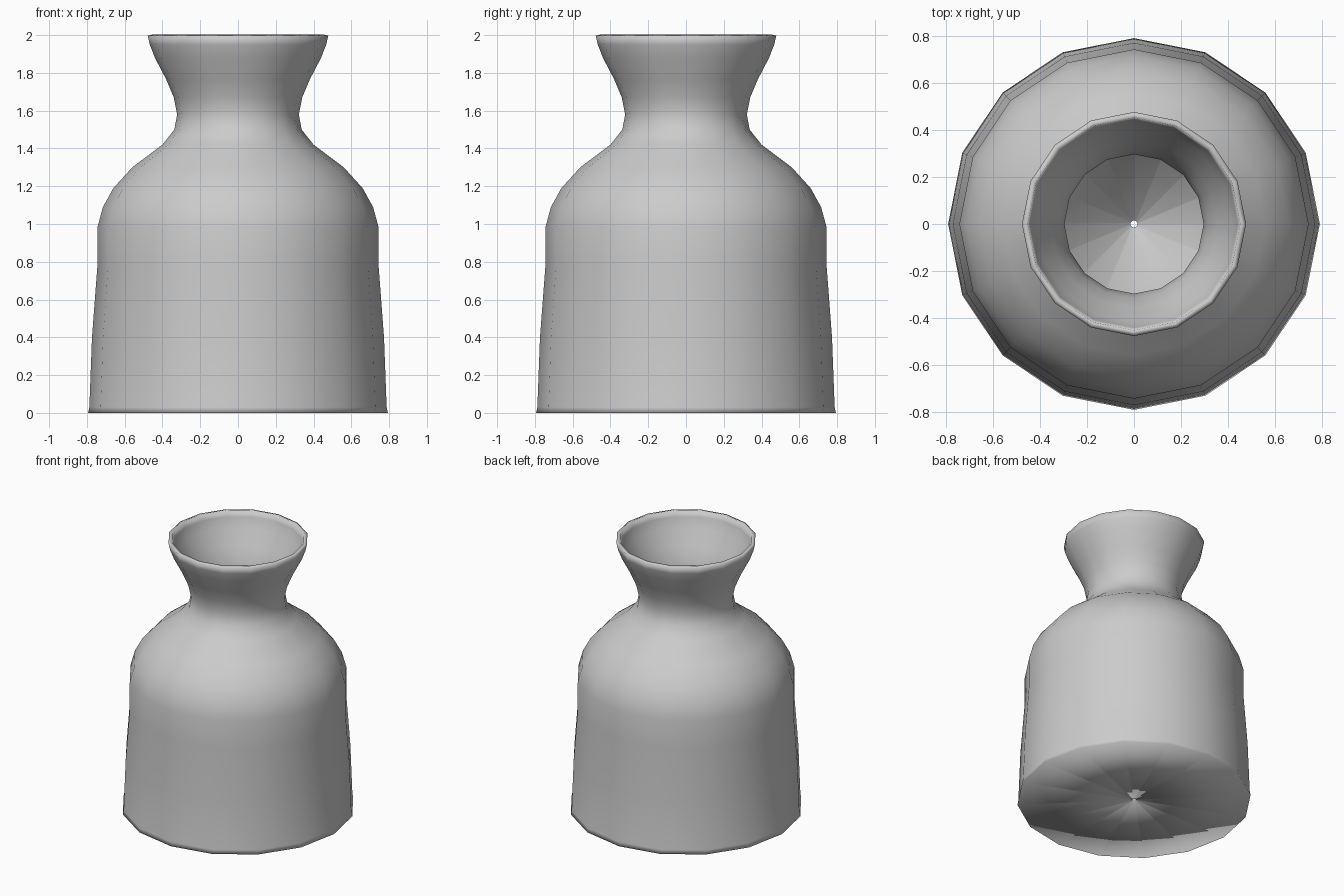
import bpy
import bmesh
from math import tau
from mathutils import Vector

SIDES = 16
WALL = 0.025

cube = bpy.data.objects.get("Cube")
if cube:
    bpy.data.objects.remove(cube, do_unlink=True)


def make_material(name, color):
    mat = bpy.data.materials.new(name)
    mat.use_nodes = True
    mat.diffuse_color = color
    mat.node_tree.nodes["Principled BSDF"].inputs["Base Color"].default_value = color
    return mat


def lathe(name, profile, mat):
    """Spin (radius, height) points around z into a smooth surface."""
    bm = bmesh.new()
    verts = [bm.verts.new((r, 0, z)) for r, z in profile]
    edges = [bm.edges.new(pair) for pair in zip(verts, verts[1:])]
    bmesh.ops.spin(bm, geom=verts + edges, cent=(0, 0, 0), axis=(0, 0, 1),
                   angle=tau, steps=SIDES, use_duplicate=False)
    bmesh.ops.remove_doubles(bm, verts=bm.verts, dist=0.0005)
    # Make the outside face outward
    bm.normal_update()
    wall = max(bm.faces, key=lambda f: f.calc_center_median().xy.length)
    if wall.normal.dot(Vector((*wall.calc_center_median().xy, 0))) < 0:
        bmesh.ops.reverse_faces(bm, faces=bm.faces)
    for face in bm.faces:
        face.smooth = True
    mesh = bpy.data.meshes.new(name)
    bm.to_mesh(mesh)
    bm.free()
    mesh.materials.append(mat)
    obj = bpy.data.objects.new(name, mesh)
    bpy.context.collection.objects.link(obj)
    return obj


# Base with a tiny centre hole, flared body, shoulder, waist and open mouth
profile = [
    (0.015, 0.0), (0.793, 0.0), (0.787, 0.03),
    (0.773, 0.4), (0.745, 0.77), (0.745, 0.98),
    (0.715, 1.09), (0.66, 1.19), (0.56, 1.3),
    (0.40, 1.42), (0.337, 1.5), (0.322, 1.58),
    (0.34, 1.67), (0.38, 1.765), (0.44, 1.88),
    (0.467, 1.95), (0.478, 1.997),
]
vase = lathe("vase_body", profile, make_material("plain_grey", (0.6, 0.6, 0.6, 1)))

# Wall thickness, grown inward
shell = vase.modifiers.new("wall_thickness", "SOLIDIFY")
shell.thickness = WALL
shell.offset = -1
